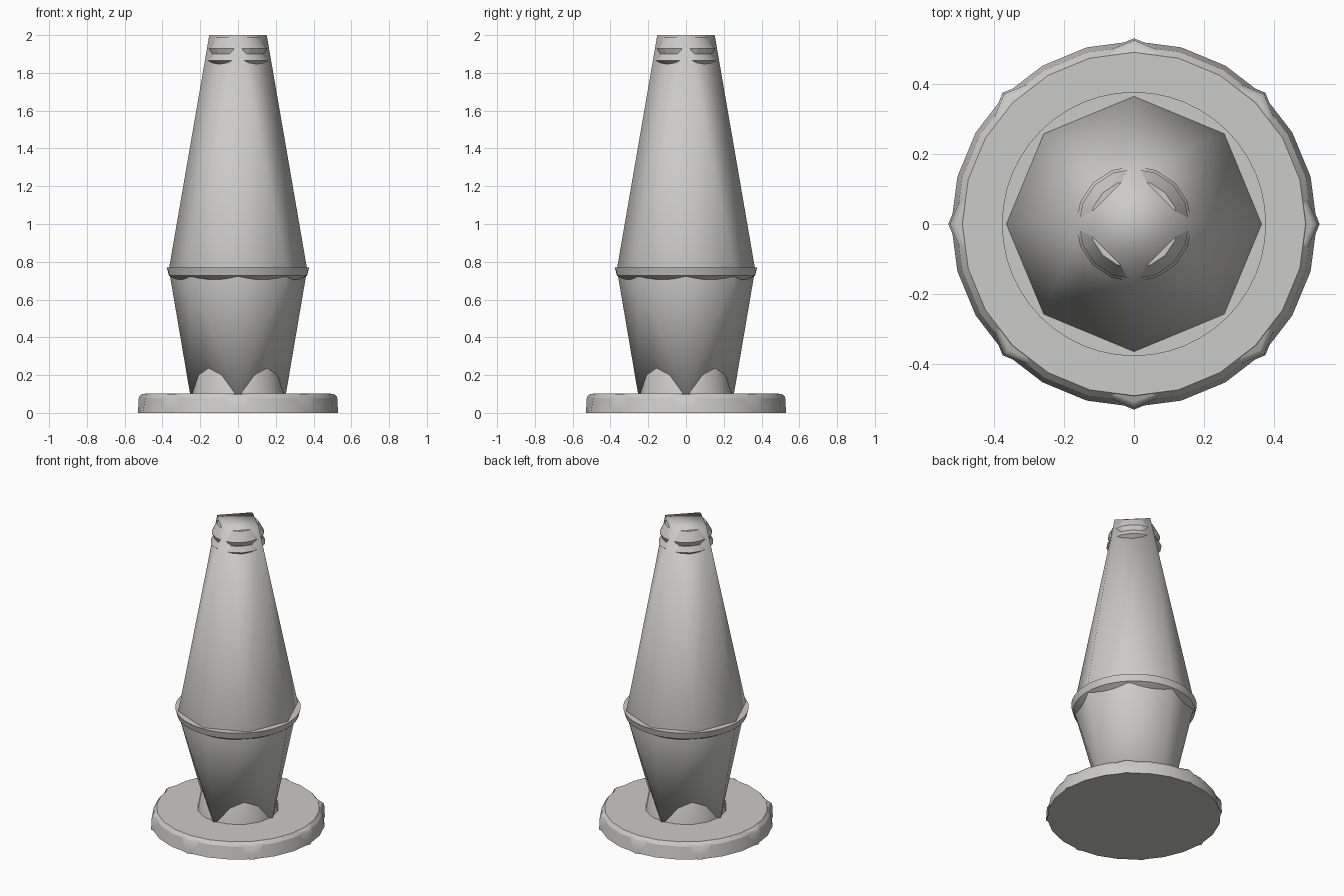
import bpy
import bmesh
from math import cos, sin, pi, radians

cube = bpy.data.objects.get("Cube")
if cube:
    bpy.data.objects.remove(cube, do_unlink=True)

GREY = (0.6, 0.595, 0.58, 1.0)
grey = bpy.data.materials.new("light grey")
grey.use_nodes = True
grey.diffuse_color = GREY
grey.node_tree.nodes["Principled BSDF"].inputs["Base Color"].default_value = GREY


def ring(bm, radius, z, sides):
    """A level loop of vertices, starting on the x axis."""
    step = 2 * pi / sides
    return [bm.verts.new((radius * cos(i * step), radius * sin(i * step), z))
            for i in range(sides)]


def finish(bm, name, sharp_angle):
    bmesh.ops.recalc_face_normals(bm, faces=bm.faces)
    mesh = bpy.data.meshes.new(name)
    bm.to_mesh(mesh)
    bm.free()
    mesh.materials.append(grey)
    obj = bpy.data.objects.new(name, mesh)
    bpy.context.collection.objects.link(obj)
    bpy.ops.object.select_all(action="DESELECT")
    obj.select_set(True)
    bpy.context.view_layer.objects.active = obj
    bpy.ops.object.shade_smooth_by_angle(angle=radians(sharp_angle))
    return obj


def turned(name, profile, sides, sharp_angle=30):
    """A capped solid turned around z from (radius, height) pairs."""
    bm = bmesh.new()
    rings = [ring(bm, r, z, sides) for r, z in profile]
    for low, high in zip(rings, rings[1:]):
        for i in range(sides):
            j = (i + 1) % sides
            bm.faces.new((low[i], low[j], high[j], high[i]))
    bm.faces.new(rings[0][::-1])
    bm.faces.new(rings[-1])
    return finish(bm, name, sharp_angle)


# Tapered body: square ends joined to an eight-sided waist
bm = bmesh.new()
waist = ring(bm, 0.366, 0.76, 8)
for end in (ring(bm, 0.152, 2.0, 4), ring(bm, 0.252, 0.09, 4)):
    for i in range(4):
        k = (i + 1) % 4
        a, d, b = waist[2 * i], waist[2 * i + 1], waist[(2 * i + 2) % 8]
        bm.faces.new((a, d, end[i]))
        bm.faces.new((d, end[k], end[i]))
        bm.faces.new((d, b, end[k]))
    bm.faces.new(end)
finish(bm, "body", 180)

# Round base with an eight-sided plate whose corners show at the rim
turned("base_disc", [(0.522, 0), (0.508, 0.08), (0.49, 0.103)], 24, 25)
turned("base_corners", [(0.53, 0), (0.525, 0.085), (0.508, 0.1)], 8, 60)

# Round foot emerging from the flat lower sides
turned("foot", [(0.247, 0.09), (0.219, 0.24), (0.18, 0.32)], 16)

# Collar around the waist
turned("collar", [(0.32, 0.70), (0.366, 0.727), (0.377, 0.77)], 48)

# Stepped cap rings emerging near the top
turned("lower_cap_ring",
       [(0.135, 1.842), (0.166, 1.866), (0.147, 1.90)], 16, 20)
turned("upper_cap_ring",
       [(0.143, 1.895), (0.158, 1.93), (0.126, 1.99)], 16, 20)
